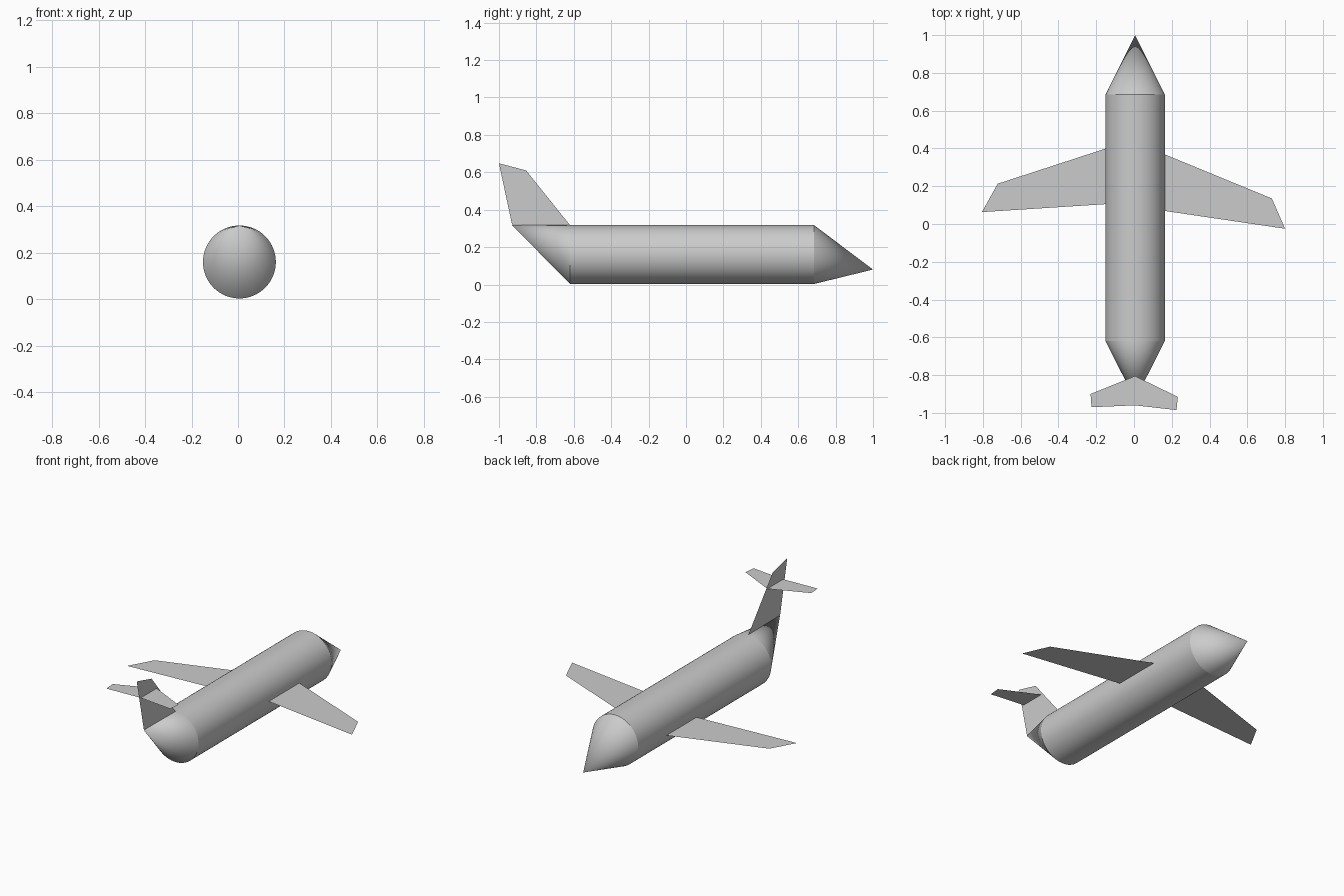
import bpy, bmesh
from math import sin, cos, pi, radians

if "Cube" in bpy.data.objects:
    bpy.data.objects.remove(bpy.data.objects["Cube"])

CX, CZ, R, SEGS = 0.006, 0.16, 0.157, 64
TAIL_Y, NOSE_Y = -0.62, 0.685


def finish(name, bm, smooth=False):
    bmesh.ops.recalc_face_normals(bm, faces=bm.faces)
    mesh = bpy.data.meshes.new(name)
    bm.to_mesh(mesh)
    bm.free()
    ob = bpy.data.objects.new(name, mesh)
    bpy.context.collection.objects.link(ob)
    if smooth:
        bpy.ops.object.select_all(action='DESELECT')
        ob.select_set(True)
        bpy.context.view_layer.objects.active = ob
        bpy.ops.object.shade_smooth_by_angle(angle=radians(25))
    return ob


def ring(bm, y):
    return [bm.verts.new((CX + R * cos(2 * pi * i / SEGS), y, CZ + R * sin(2 * pi * i / SEGS)))
            for i in range(SEGS)]


def tube(name, y0, y1):
    bm = bmesh.new()
    a, b = ring(bm, y0), ring(bm, y1)
    for i in range(SEGS):
        j = (i + 1) % SEGS
        bm.faces.new((a[i], a[j], b[j], b[i]))
    return finish(name, bm, True)


def cone(name, y, apex):
    # oblique cone from the fuselage rim to an off-axis tip
    bm = bmesh.new()
    a, tip = ring(bm, y), bm.verts.new(apex)
    for i in range(SEGS):
        bm.faces.new((a[i], a[(i + 1) % SEGS], tip))
    return finish(name, bm, True)


def panel(name, points):
    bm = bmesh.new()
    bm.faces.new([bm.verts.new(p) for p in points])
    return finish(name, bm)


# Body
tube("fuselage", TAIL_Y, NOSE_Y)
cone("nose_cone", NOSE_Y, (CX, 1.0, 0.08))
cone("tail_cone", TAIL_Y, (CX, -0.93, CZ + R))

# Wings: thin sheets, slightly different on each side
right = [(0.13, 0.382), (0.73, 0.135), (0.80, -0.025), (0.13, 0.074)]
left = [(-0.12, 0.409), (-0.722, 0.213), (-0.805, 0.063), (-0.12, 0.107)]
panel("right_wing", [(x, y, 0.158) for x, y in right])
panel("left_wing", [(x, y, 0.122) for x, y in left])

# Tail fin
fin = [(-0.62, 0.317), (-0.855, 0.61), (-1.0, 0.648), (-0.93, 0.32)]
panel("tail_fin", [(0.005, y, z) for y, z in fin])

# Tailplane halves meeting at the fin
tail_right = [(0.005, -0.805), (0.232, -0.915), (0.225, -0.985), (0.005, -0.96)]
tail_left = [(0.005, -0.805), (-0.23, -0.90), (-0.225, -0.97), (0.005, -0.96)]
panel("right_tailplane", [(x, y, 0.531) for x, y in tail_right])
panel("left_tailplane", [(x, y, 0.531) for x, y in tail_left])
